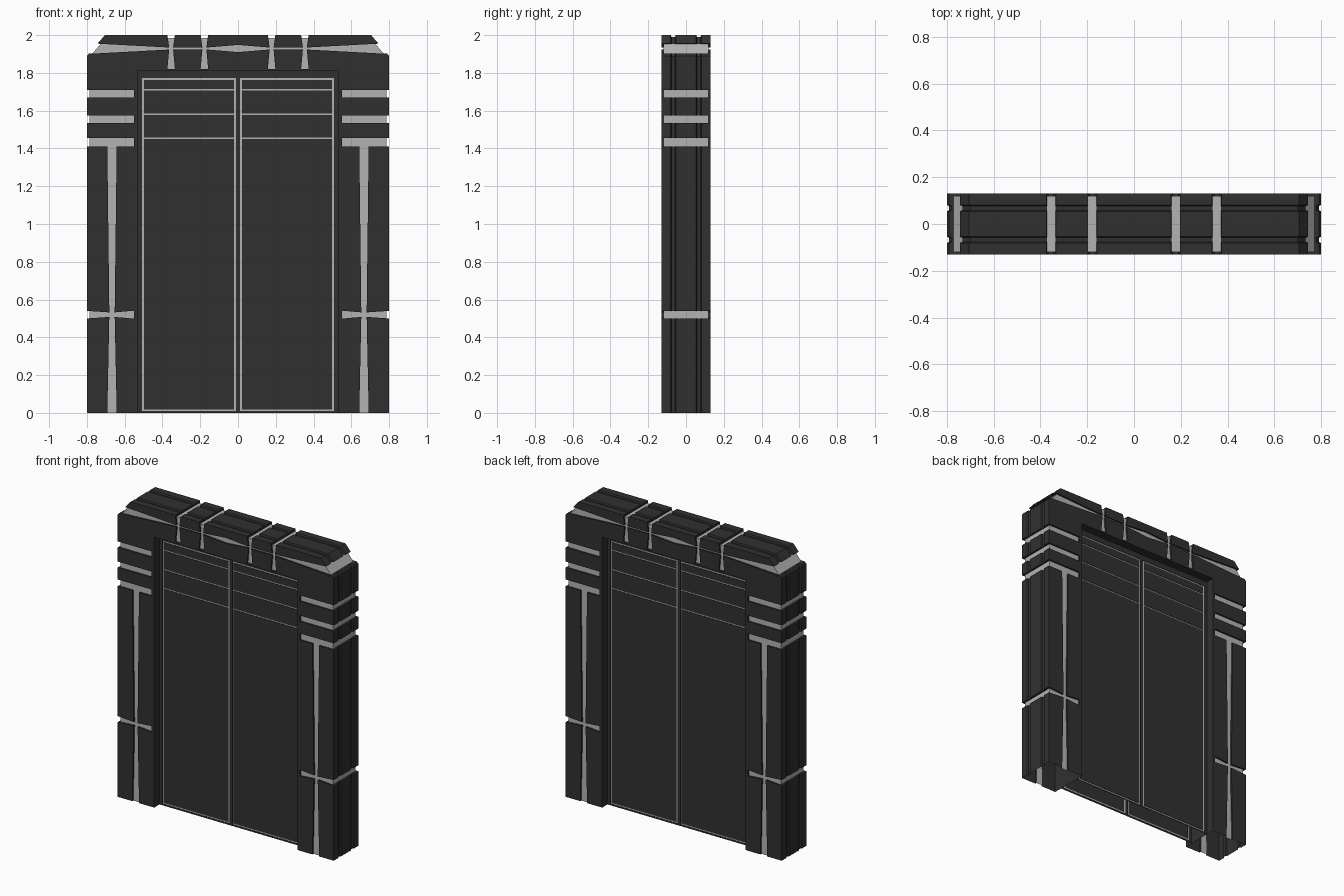
import bpy, bmesh

if "Cube" in bpy.data.objects:
    bpy.data.objects.remove(bpy.data.objects["Cube"])


def material(name, v):
    m = bpy.data.materials.new(name)
    m.diffuse_color = (v, v, v, 1)
    m.use_nodes = True
    m.node_tree.nodes["Principled BSDF"].inputs["Base Color"].default_value = m.diffuse_color
    return m


MATS = [material("dark_metal", 0.03), material("light_trim", 0.45)]


def finish(name, bm, index=None):
    bmesh.ops.recalc_face_normals(bm, faces=bm.faces)
    if index is not None:
        for f in bm.faces:
            f.material_index = index
    me = bpy.data.meshes.new(name)
    bm.to_mesh(me)
    bm.free()
    for m in MATS:
        me.materials.append(m)
    ob = bpy.data.objects.new(name, me)
    bpy.context.collection.objects.link(ob)
    return ob


def loft(name, sections, index=0):
    """Skin between outlines: list of (y, [(x, z), ...])."""
    bm = bmesh.new()
    rings = [[bm.verts.new((x, y, z)) for x, z in pts] for y, pts in sections]
    n = len(rings[0])
    for a, b in zip(rings, rings[1:]):
        for i in range(n):
            j = (i + 1) % n
            bm.faces.new((a[i], a[j], b[j], b[i]))
    bm.faces.new(rings[0])
    bm.faces.new(rings[-1])
    return finish(name, bm, index)


def arch(inset, inner=0.0):
    """Arch outline; runs below the floor so the base can be cut open."""
    o, w, t = inset, 0.53 + inner, 1.81 + inner
    half = [(w, t), (w, -0.1), (0.8 - o, -0.1), (0.8 - o, 1.89 - o * 0.4), (0.705 - o * 0.4, 2 - o)]
    return half + [(-x, z) for x, z in reversed(half)]


def boolean(target, other, op):
    mod = target.modifiers.new("bool", 'BOOLEAN')
    mod.operation, mod.solver, mod.object = op, 'EXACT', other
    bpy.context.view_layer.objects.active = target
    bpy.ops.object.modifier_apply(modifier=mod.name)
    bpy.data.objects.remove(other)


def groove(points):
    boolean(frame, loft("cutter", [(-0.3, points), (0.3, points)]), 'DIFFERENCE')


# Dark outer frame with two shallow channels around its edge
profile = [(0.13, 0), (0.081, 0), (0.077, 0.009), (0.058, 0.009), (0.054, 0)]
sections = [(-y, i) for y, i in profile] + [(y, i) for y, i in reversed(profile)]
frame = loft("door_frame", [(y, arch(i)) for y, i in sections])

# Pillar grooves
for s in (-1, 1):
    for z0, z1 in ((1.67, 1.71), (1.535, 1.575), (1.41, 1.455)):
        groove([(s * 0.55, z0), (s * 0.9, z0), (s * 0.9, z1), (s * 0.55, z1)])
    cx = 0.667
    groove([(s * x, z) for x, z in ((0.55, 0.499), (cx, 0.509), (0.9, 0.493),
                                    (0.9, 0.547), (cx, 0.531), (0.55, 0.541))])
    groove([(s * (cx + d), z) for d, z in ((-0.025, -0.2), (-0.025, 0), (-0.014, 0.52), (-0.025, 1.43),
                                           (0.025, 1.43), (0.014, 0.52), (0.025, 0), (0.025, -0.2))])
    # Lintel vertical grooves
    for c in (0.178, 0.354):
        groove([(s * (c + d), z) for d, z in ((-0.02, 1.82), (-0.01, 1.93), (-0.021, 2.01), (-0.021, 2.1),
                                              (0.021, 2.1), (0.021, 2.01), (0.01, 1.93), (0.02, 1.82))])
# Lintel horizontal wedge groove
xs = ((-0.85, 0.03), (-0.75, 0.026), (-0.375, 0.006), (-0.158, 0.006), (0, 0.019),
      (0.158, 0.006), (0.375, 0.006), (0.75, 0.026), (0.85, 0.03))
groove([(x, 1.929 - h) for x, h in xs] + [(x, 1.929 + h) for x, h in reversed(xs)])

# Light core showing through the grooves
core = loft("core", [(y, arch(0.014, 0.01)) for y in (-0.119, 0.119)], 1)
boolean(frame, core, 'UNION')

# Open hollow base
bm = bmesh.new()
bm.from_mesh(frame.data)
bmesh.ops.bisect_plane(bm, geom=bm.verts[:] + bm.edges[:] + bm.faces[:], dist=1e-5,
                       plane_co=(0, 0, 0), plane_no=(0, 0, -1), clear_outer=True)
bm.to_mesh(frame.data)
bm.free()

# Door faces: dark sheets with recessed light trim lines
half = [0.011, 0.02, 0.497, 0.507, 0.53]
xc = [-x for x in reversed(half)] + half
zc = [0, 0.01, 0.019, 1.45, 1.458, 1.576, 1.584, 1.706, 1.714, 1.763, 1.772, 1.81]
for name, side in (("front_doors", -1), ("back_doors", 1)):
    bm = bmesh.new()
    grid = [[bm.verts.new((x, side * 0.074, z)) for z in zc] for x in xc]
    trim = []
    for i in range(len(xc) - 1):
        for j in range(len(zc) - 1):
            q = [grid[i][j], grid[i + 1][j], grid[i + 1][j + 1], grid[i][j + 1]]
            f = bm.faces.new(q if side < 0 else q[::-1])
            border = i in (1, 3, 5, 7) and 1 <= j <= 9
            bar = i in (2, 6) and j in (1, 3, 5, 7, 9)
            if border or bar:
                trim.append(f)
    ext = bmesh.ops.extrude_face_region(bm, geom=trim)["geom"]
    bmesh.ops.delete(bm, geom=[f for f in trim if f.is_valid], context='FACES_ONLY')
    moved = [g for g in ext if isinstance(g, bmesh.types.BMVert)]
    bmesh.ops.translate(bm, verts=moved, vec=(0, -side * 0.003, 0))
    for g in ext:
        if isinstance(g, bmesh.types.BMFace) and g.is_valid:
            g.material_index = 1
    finish(name, bm)
